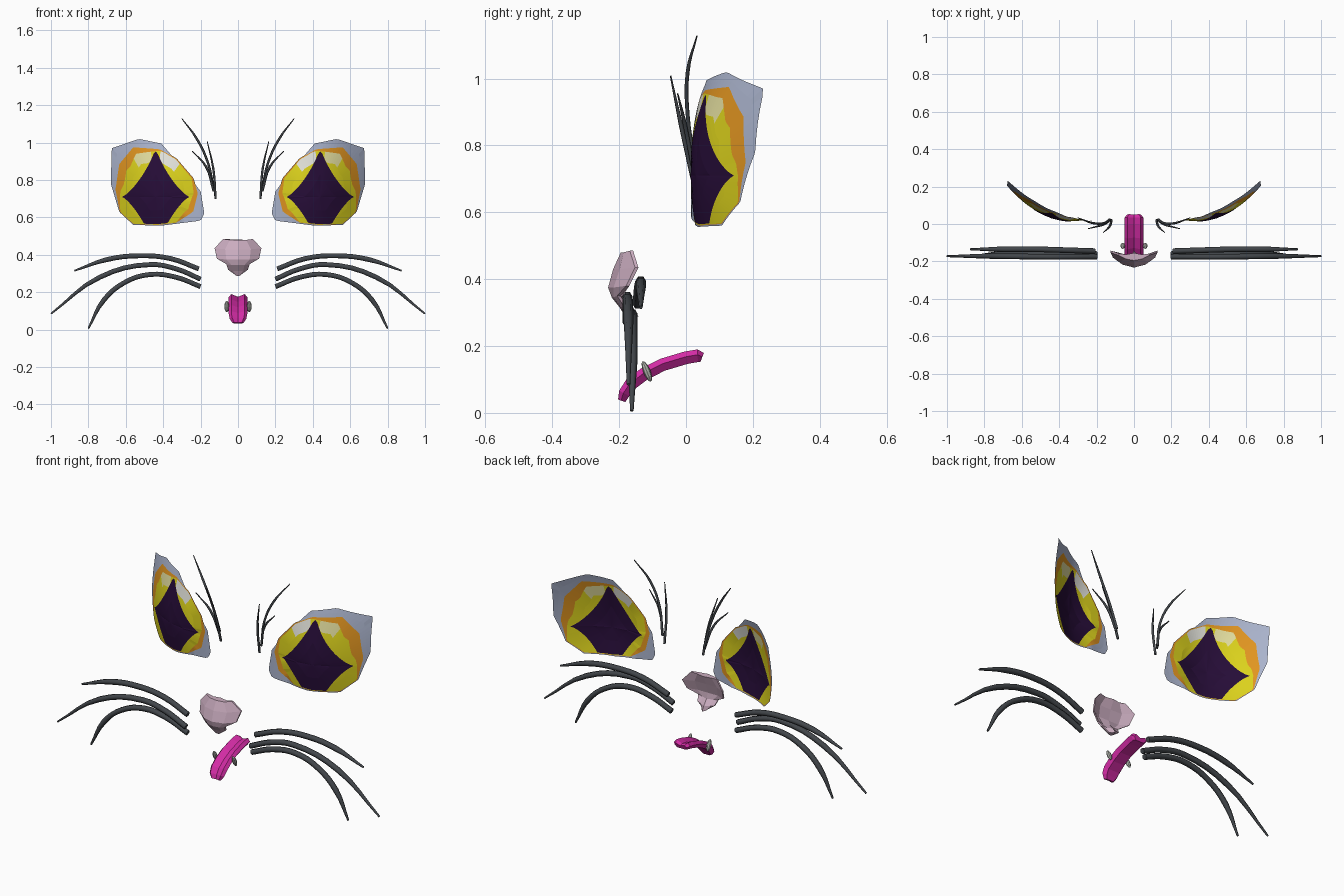
import bpy, bmesh, math
from mathutils import Vector

if "Cube" in bpy.data.objects:
    bpy.data.objects.remove(bpy.data.objects["Cube"])


def material(name, rgb):
    m = bpy.data.materials.new(name)
    m.diffuse_color = (*rgb, 1)
    m.use_nodes = True
    m.node_tree.nodes["Principled BSDF"].inputs["Base Color"].default_value = m.diffuse_color
    return m


PUPIL = material("dark purple", (0.02, 0.004, 0.04))
YELLOW = material("yellow", (0.72, 0.65, 0.012))
ORANGE = material("orange", (0.75, 0.30, 0.015))
LID = material("blue grey", (0.40, 0.45, 0.60))
WHITE = material("white", (0.78, 0.78, 0.72))
CREAM = material("pale yellow", (0.78, 0.74, 0.35))
CHARCOAL = material("charcoal", (0.055, 0.062, 0.07))
PINK = material("dusty pink", (0.60, 0.42, 0.53))
MAGENTA = material("magenta", (0.66, 0.025, 0.38))
SILVER = material("silver", (0.45, 0.47, 0.43))


def mesh_object(name, verts, faces, mats, indices=None, recalc=False):
    me = bpy.data.meshes.new(name)
    me.from_pydata(verts, [], faces)
    for m in mats:
        me.materials.append(m)
    if indices:
        for p, i in zip(me.polygons, indices):
            p.material_index = i
    if recalc:
        bm = bmesh.new()
        bm.from_mesh(me)
        bmesh.ops.recalc_face_normals(bm, faces=bm.faces)
        bm.to_mesh(me)
        bm.free()
    ob = bpy.data.objects.new(name, me)
    bpy.context.collection.objects.link(ob)
    return ob


def strand(name, pts, radius, tip):
    """Tapered hair along a smooth path."""
    cu = bpy.data.curves.new(name, 'CURVE')
    cu.dimensions = '3D'
    cu.bevel_depth = radius
    cu.bevel_resolution = 1
    cu.resolution_u = 4
    cu.use_fill_caps = True
    sp = cu.splines.new('BEZIER')
    sp.bezier_points.add(len(pts) - 1)
    for i, (bp, p) in enumerate(zip(sp.bezier_points, pts)):
        bp.co = p
        bp.handle_left_type = bp.handle_right_type = 'AUTO'
        bp.radius = tip if i == len(pts) - 1 else 1
    cu.materials.append(CHARCOAL)
    ob = bpy.data.objects.new(name, cu)
    bpy.context.collection.objects.link(ob)
    bpy.ops.object.select_all(action='DESELECT')
    ob.select_set(True)
    bpy.context.view_layer.objects.active = ob
    bpy.ops.object.convert(target='MESH')


# Eyes: one curved sheet, ring boundaries follow the coloured shapes
CX, CZ = 0.44, 0.71
LID_EDGE = [(.18, .62), (.20, .74), (.31, .88), (.41, .995), (.53, 1.02), (.675, .97),
            (.68, .78), (.635, .63), (.56, .56), (.41, .556), (.20, .583)]
IRIS_EDGE = [(.215, .73), (.24, .81), (.33, .915), (.42, .965), (.56, .975), (.635, .885),
             (.655, .75), (.632, .63), (.56, .565), (.43, .56), (.33, .572), (.24, .63)]
ORANGE_WIDTH = [(0, .015), (20, .04), (50, .055), (80, .02), (100, .004), (150, .006),
                (180, .025), (205, .03), (230, .002), (335, .002), (360, .015)]


def ray(poly, c, s):
    """Distance from the eye centre to a polygon edge."""
    for (x1, z1), (x2, z2) in zip(poly, poly[1:] + poly[:1]):
        ax, az, dx, dz = x1 - CX, z1 - CZ, x2 - x1, z2 - z1
        det = dx * s - dz * c
        if abs(det) > 1e-9:
            r = (az * dx - ax * dz) / det
            t = (c * az - s * ax) / det
            if r > 0 and -1e-6 <= t <= 1 + 1e-6:
                return r
    return 0.2


def lerp(table, a):
    for (a0, v0), (a1, v1) in zip(table, table[1:]):
        if a0 <= a <= a1:
            return v0 + (v1 - v0) * (a - a0) / (a1 - a0)


def eye_depth(x, z):
    bulge = max(0, 1 - ((x - .52) / .25) ** 2 - ((z - .72) / .3) ** 2)
    return 0.015 + 0.88 * max(0, x - .18) ** 2 - 0.05 * bulge


def eye(name, side):
    n = 120
    verts, faces, idx = [(side * CX, eye_depth(CX, CZ), CZ)], [], []
    for k in range(n):
        a = 360 * k / n
        c, s = math.cos(math.radians(a)), math.sin(math.radians(a))
        iris = ray(IRIS_EDGE, c, s)
        lid = max(ray(LID_EDGE, c, s), iris + .002)
        yel = iris - lerp(ORANGE_WIDTH, a)
        p = .78
        b = .27 if s > 0 else .3
        star = (abs(c / .18) ** p + abs(s / b) ** p) ** (-1 / p)
        star = min(star, yel - .002)
        glint = max(star + .001, .76 * yel)
        for r in (star * .5, star, (star + glint) / 2, glint, yel, iris, (iris + lid) / 2, lid):
            x, z = CX + r * c, CZ + r * s
            verts.append((side * x, eye_depth(x, z), z))
    R = 8
    ring_mat = [0, 1, 1, 1, 2, 3, 3]
    for k in range(n):
        a, i, j = 360 * (k + .5) / n, 1 + k * R, 1 + (k + 1) % n * R
        faces.append((0, i, j))
        idx.append(0)
        for q in range(R - 1):
            faces.append((i + q, i + q + 1, j + q + 1, j + q))
            m = ring_mat[q]
            if q == 3 and 96 < a < 126:
                m = 4
            if q == 3 and 60 < a < 84:
                m = 5
            idx.append(m)
    if side < 0:
        faces = [f[::-1] for f in faces]
    mesh_object(name, verts, faces, [PUPIL, YELLOW, ORANGE, LID, WHITE, CREAM], idx)


# Hair paths for the right-hand side, mirrored by the loop below
WHISKERS = [
    [(.21, -.145, .325), (.36, -.14, .38), (.53, -.135, .395), (.7, -.135, .375), (.875, -.135, .315)],
    [(.20, -.175, .27), (.33, -.175, .325), (.47, -.175, .348), (.74, -.172, .28), (1.0, -.172, .085)],
    [(.20, -.16, .23), (.33, -.16, .28), (.47, -.16, .295), (.61, -.16, .25), (.72, -.16, .155), (.8, -.162, .006)]]
BROWS = [
    [(.13, .025, .75), (.16, .005, .89), (.22, .005, 1.02), (.30, .033, 1.128)],
    [(.12, .02, .70), (.132, -.015, .86), (.165, -.046, 1.008)],
    [(.13, .02, .74), (.17, -.005, .87), (.245, -.025, .955)]]
for side, label in ((1, "right"), (-1, "left")):
    eye("eye_" + label, side)
    for kind, paths, rad in (("whisker", WHISKERS, .015), ("brow_hair", BROWS, .0065)):
        for i, path in enumerate(paths):
            strand(f"{kind}_{label}_{i + 1}", [(side * x, y, z) for x, y, z in path], rad, .35)

# Nose: closed crescent shell from rows of (height, half width, front depth)
rows = [(.48, .08, -.195), (.43, .125, -.218), (.375, .113, -.233), (.345, .062, -.222),
        (.315, .052, -.198), (.288, .015, -.182)]
cols = (-1, -.55, 0, .55, 1)
verts, faces = [], []
for z, w, y in rows:
    front = [(u * w, y + 4.2 * (u * w) ** 2, z + (.005 if abs(u) == 1 else 0)) for u in cols]
    back = [(x, yy + .04 - .03 * abs(u), zz) for (x, yy, zz), u in zip(front, cols)]
    verts += front + back[::-1]
for r in range(len(rows) - 1):
    for k in range(10):
        a, b = r * 10 + k, r * 10 + (k + 1) % 10
        faces.append((a, b, b + 10, a + 10))
faces += [tuple(range(10)), tuple(range(50, 60))]
mesh_object("nose", verts, faces, [PINK], recalc=True)

# Tongue: grooved section swept along a curved path (y, z, width scale)
path = [(-.192, .036, .6), (-.184, .058, .9), (-.165, .085, 1), (-.125, .115, 1),
        (-.07, .143, 1), (.0, .164, 1), (.035, .17, 1), (.048, .165, .75)]
section = [(-.05, .004), (-.036, .02), (0, .006), (.036, .02), (.05, .004), (.034, -.018), (-.034, -.018)]
verts, faces, S = [], [], len(section)
for i, (y, z, k) in enumerate(path):
    p0, p1 = path[max(i - 1, 0)], path[min(i + 1, len(path) - 1)]
    t = Vector((p1[0] - p0[0], p1[1] - p0[1])).normalized()
    verts += [(x * k, y - t.y * h * k, z + t.x * h * k) for x, h in section]
for i in range(len(path) - 1):
    for k in range(S):
        a, b = i * S + k, i * S + (k + 1) % S
        faces.append((a, b, b + S, a + S))
faces += [tuple(range(S)), tuple(range(len(verts) - S, len(verts)))]
mesh_object("tongue", verts, faces, [MAGENTA], recalc=True)

# Small studs on both sides of the tongue
for side, label in ((1, "right"), (-1, "left")):
    bpy.ops.mesh.primitive_uv_sphere_add(segments=8, ring_count=6, radius=1,
                                         location=(side * .06, -.117, .124),
                                         rotation=(math.radians(22), 0, 0))
    ob = bpy.context.object
    ob.scale = (.013, .011, .033)
    ob.name = "stud_" + label
    ob.data.materials.append(SILVER)
